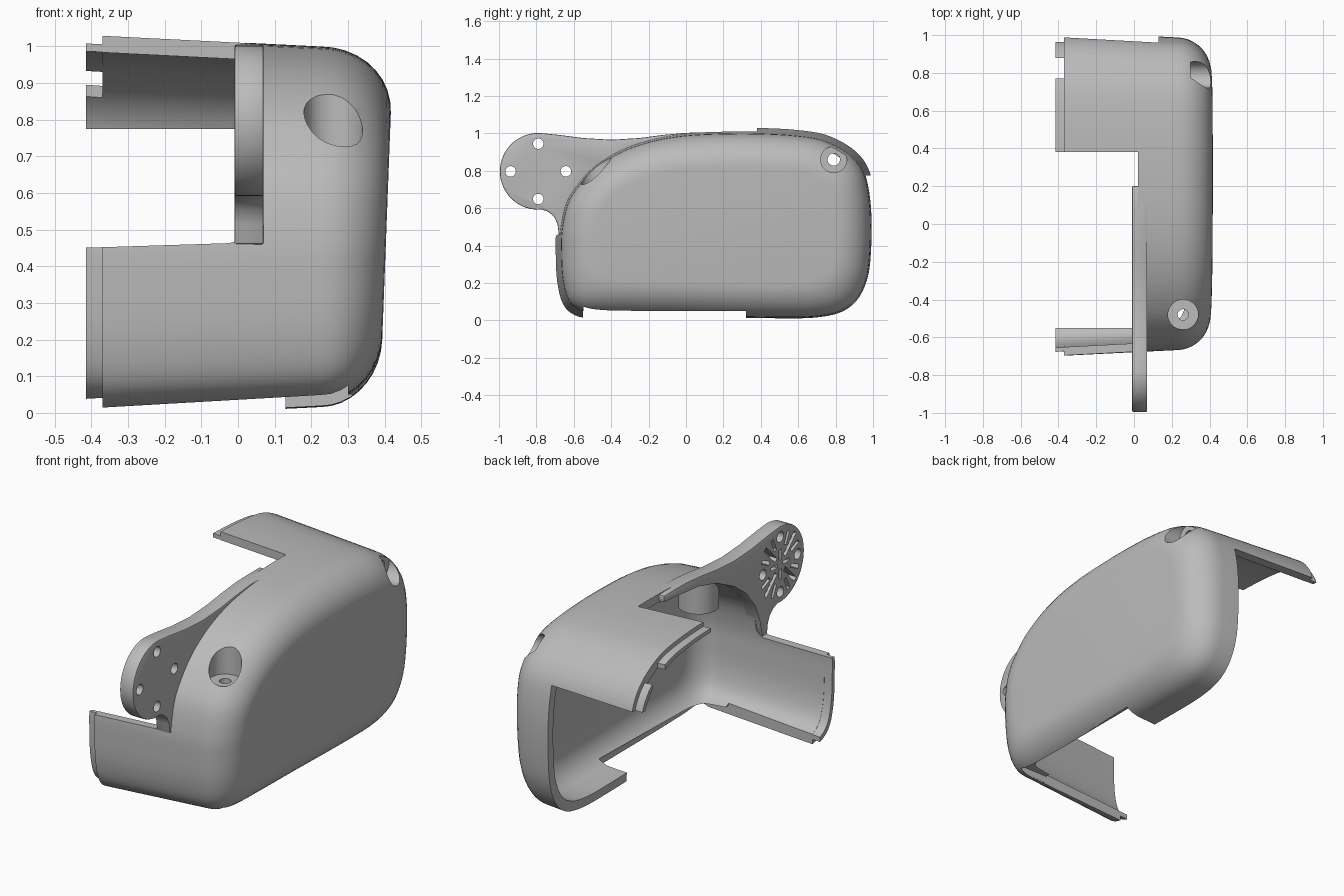
import bpy, bmesh
from math import sin, cos, pi, radians
from mathutils import Matrix, Vector

cube = bpy.data.objects.get("Cube")
if cube:
    bpy.data.objects.remove(cube, do_unlink=True)

WALL, ROUND, START = 0.045, 0.18, 0.225
CY, CZ, HY, HZ = 0.16, 0.51, 0.83, 0.49

# Side outline of the housing (y, z), smoothed into a closed curve
OUTLINE = [(-.66, .22), (-.668, .36), (-.665, .48), (-.635, .62), (-.575, .72),
           (-.48, .82), (-.34, .905), (-.18, .96), (0, .99), (.2, 1), (.4, 1),
           (.58, .99), (.73, .965), (.86, .9), (.935, .82), (.97, .72),
           (.988, .56), (.985, .36), (.965, .22), (.91, .11), (.82, .045),
           (.68, .018), (.5, .015), (.3, .018), (0, .025), (-.3, .03),
           (-.47, .035), (-.57, .055), (-.63, .11)]


def smooth_loop(points, steps=4):
    pts, out = [Vector(p) for p in points], []
    n = len(pts)
    for i in range(n):
        a, b, c, d = (pts[(i + k) % n] for k in (-1, 0, 1, 2))
        for s in range(steps):
            t = s / steps
            out.append(b + (c - a) * t / 2 + (2 * a - 5 * b + 4 * c - d) * t * t / 2
                       + (3 * b - a - 3 * c + d) * t ** 3 / 2)
    return out


LOOP = smooth_loop(OUTLINE)


def make(name, bm):
    bmesh.ops.recalc_face_normals(bm, faces=bm.faces)
    mesh = bpy.data.meshes.new(name)
    bm.to_mesh(mesh)
    bm.free()
    obj = bpy.data.objects.new(name, mesh)
    bpy.context.collection.objects.link(obj)
    return obj


def draft(x):
    return 0.05 * (x - 0.2)


def section(x, inset, lean=0):
    # One cross-section of the housing, inset from the outline
    ky, kz = 1 - inset / HY, 1 - inset / HZ
    ring = []
    for y, z in LOOP:
        y, z = CY + (y - CY) * ky, CZ + (z - CZ) * kz
        ring.append((x + lean * 0.038 * (z - 0.5), y, z))
    return ring


def skin(x0, w):
    # Drafted wall, then a rounded edge up to the flat side
    r, rings = ROUND - w, [section(x0, draft(x0) + w)]
    for i in range(10):
        t = i / 9 * pi / 2
        rings.append(section(START + r * sin(t), draft(START) + w + r * (1 - cos(t)), sin(t)))
    return rings


def loft(name, rings, cap_after=None):
    bm = bmesh.new()
    rows = [[bm.verts.new(p) for p in ring] for ring in rings]
    n = len(LOOP)
    for i, row in enumerate(rows):
        nxt = rows[(i + 1) % len(rows)]
        if i == cap_after:
            bm.faces.new(row)
            bm.faces.new(nxt)
            continue
        for j in range(n):
            k = (j + 1) % n
            bm.faces.new((row[j], row[k], nxt[k], nxt[j]))
    return make(name, bm)


def solid(w):
    rings = skin(-0.3, w)
    return loft("solid_helper", rings, len(rings) - 1)


def box(lo, hi, spin=None):
    lo, hi = Vector(lo), Vector(hi)
    bm = bmesh.new()
    bmesh.ops.create_cube(bm, size=1, matrix=Matrix.Translation((lo + hi) / 2)
                          @ Matrix.Diagonal((*(hi - lo), 1)))
    if spin:
        angle, pivot = spin
        bmesh.ops.rotate(bm, verts=bm.verts, cent=pivot, matrix=Matrix.Rotation(angle, 3, 'X'))
    return make("box_cutter", bm)


def rod(name, axis, a, b, lo, hi, r):
    # Cylinder along x at (y, z) = (a, b) or along z at (x, y) = (a, b)
    mid = (lo + hi) / 2
    if axis == 'X':
        m = Matrix.Translation((mid, a, b)) @ Matrix.Rotation(pi / 2, 4, 'Y')
    else:
        m = Matrix.Translation((a, b, mid))
    bm = bmesh.new()
    bmesh.ops.create_cone(bm, cap_ends=True, segments=40, radius1=r, radius2=r,
                          depth=hi - lo, matrix=m)
    return make(name, bm)


def prism(name, pts, lo, hi, place):
    bm = bmesh.new()
    face = bm.faces.new([bm.verts.new(place(p, lo)) for p in pts])
    new = bmesh.ops.extrude_face_region(bm, geom=[face])["geom"]
    shift = Vector(place((0, 0), hi)) - Vector(place((0, 0), lo))
    bmesh.ops.translate(bm, verts=[v for v in new if isinstance(v, bmesh.types.BMVert)], vec=shift)
    return make(name, bm)


def apply(obj):
    graph = bpy.context.evaluated_depsgraph_get()
    mesh = bpy.data.meshes.new_from_object(obj.evaluated_get(graph))
    obj.modifiers.clear()
    obj.data = mesh


def combine(obj, tools, op='DIFFERENCE'):
    for tool in tools:
        mod = obj.modifiers.new("cut", 'BOOLEAN')
        mod.operation, mod.solver, mod.object = op, 'EXACT', tool
        apply(obj)


# Openings that trim the housing down to a side wall, front panel and rear flap
corner = [(-.03 + .05 * sin(t), .513 - .05 * cos(t)) for t in (i * pi / 12 for i in range(7))]
upper_gap = prism("upper_cutter", [(-1, .432)] + corner + [(.02, 2), (-1, 2)],
                  -2, .38, lambda p, y: (p[0], y, p[1]))
trims = [upper_gap,
         box((-1, -.55, -1), (.13, .5, .4)),
         box((-1, .3, -1), (.13, 2, .775)),
         box((-1, -.55, -1), (1, .32, .05)),
         box((-1, -.549, -1), (.3, .319, .09))]

# Screw holes with wide counterbores
side_holes = [rod("bore", 'X', .79, .86, .3, 1, .07), rod("hole", 'X', .79, .86, .1, 1, .033)]
top_holes = [rod("bore", 'Z', .26, -.48, .72, 1.3, .08), rod("hole", 'Z', .26, -.48, .5, 1.2, .029)]

# Housing shell
outer = skin(-.37, 0)
housing = loft("housing_shell", outer + skin(-.37, WALL)[::-1], len(outer) - 1)
combine(housing, trims + side_holes + top_holes)

# Thin joining lip along the open edges
lip = loft("joining_lip", [section(x, draft(x) + w) for x, w in
                           ((-.415, .023), (-.366, .023), (-.366, .044), (-.415, .044))])
lip_gap = box((-1, .77, .7), (0, .88, 2))
combine(lip, trims + [lip_gap])

# Screw bosses inside the shell
core = solid(.02)
side_boss = rod("side_screw_boss", 'X', .79, .86, .2, .5, .1)
combine(side_boss, [core], 'INTERSECT')
combine(side_boss, side_holes)
top_boss = rod("top_screw_boss", 'Z', .26, -.48, .62, 1.2, .1)
combine(top_boss, [core], 'INTERSECT')
combine(top_boss, top_holes)

# Hinge plate: round disc with a neck that blends into the shell rim
DY, DZ, DR = -.79, .797, .205
neck = [(.2, 1.004), (.1, 1.005), (0, 1.003), (-.12, .992), (-.25, .975), (-.4, .966),
        (-.55, .975), (-.68, .992)]
disc = [(DY + DR * cos(t), DZ + DR * sin(t)) for t in (radians(84 + 6 * i) for i in range(33))]
throat = [(-.735, .58), (-.705, .555), (-.687, .515), (-.68, .46)]
inner = [(-.64, .46), (-.62, .55), (-.58, .65), (-.5, .75), (-.4, .825), (-.25, .9),
         (-.1, .94), (.1, .962), (.2, .968)]
plate = prism("hinge_plate", neck + disc + throat + inner, -.01, .07, lambda p, x: (x, *p))
bevel = plate.modifiers.new("soft_edge", 'BEVEL')
bevel.width, bevel.segments, bevel.limit_method, bevel.angle_limit = .006, 2, 'ANGLE', radians(60)
apply(plate)
pockets = []
for i in range(4):
    a = i * pi / 2
    pockets.append(rod("hole", 'X', DY + .148 * cos(a), DZ + .148 * sin(a), -.2, .2, .028))
    for turn, near, far, half in ((0, .025, .08, .009), (.42, .1, .17, .01),
                                  (.785, .05, .18, .012), (1.15, .1, .17, .01)):
        pockets.append(box((-.1, DY + near, DZ - half), (.035, DY + far, DZ + half),
                           (a + turn, (0, DY, DZ))))
combine(plate, pockets)

# Remove helpers, then colour and shade the parts
parts = [housing, lip, side_boss, top_boss, plate]
for tool in trims + side_holes + top_holes + pockets + [lip_gap, core]:
    bpy.data.objects.remove(tool, do_unlink=True)

grey = bpy.data.materials.new("plain_grey")
grey.use_nodes = True
colour = (.5, .5, .5, 1)
grey.diffuse_color = colour
grey.node_tree.nodes["Principled BSDF"].inputs["Base Color"].default_value = colour

bpy.ops.object.select_all(action='DESELECT')
for part in parts:
    part.data.materials.clear()
    part.data.materials.append(grey)
    for poly in part.data.polygons:
        poly.material_index = 0
    part.select_set(True)
bpy.context.view_layer.objects.active = housing
bpy.ops.object.shade_smooth_by_angle(angle=radians(30))
